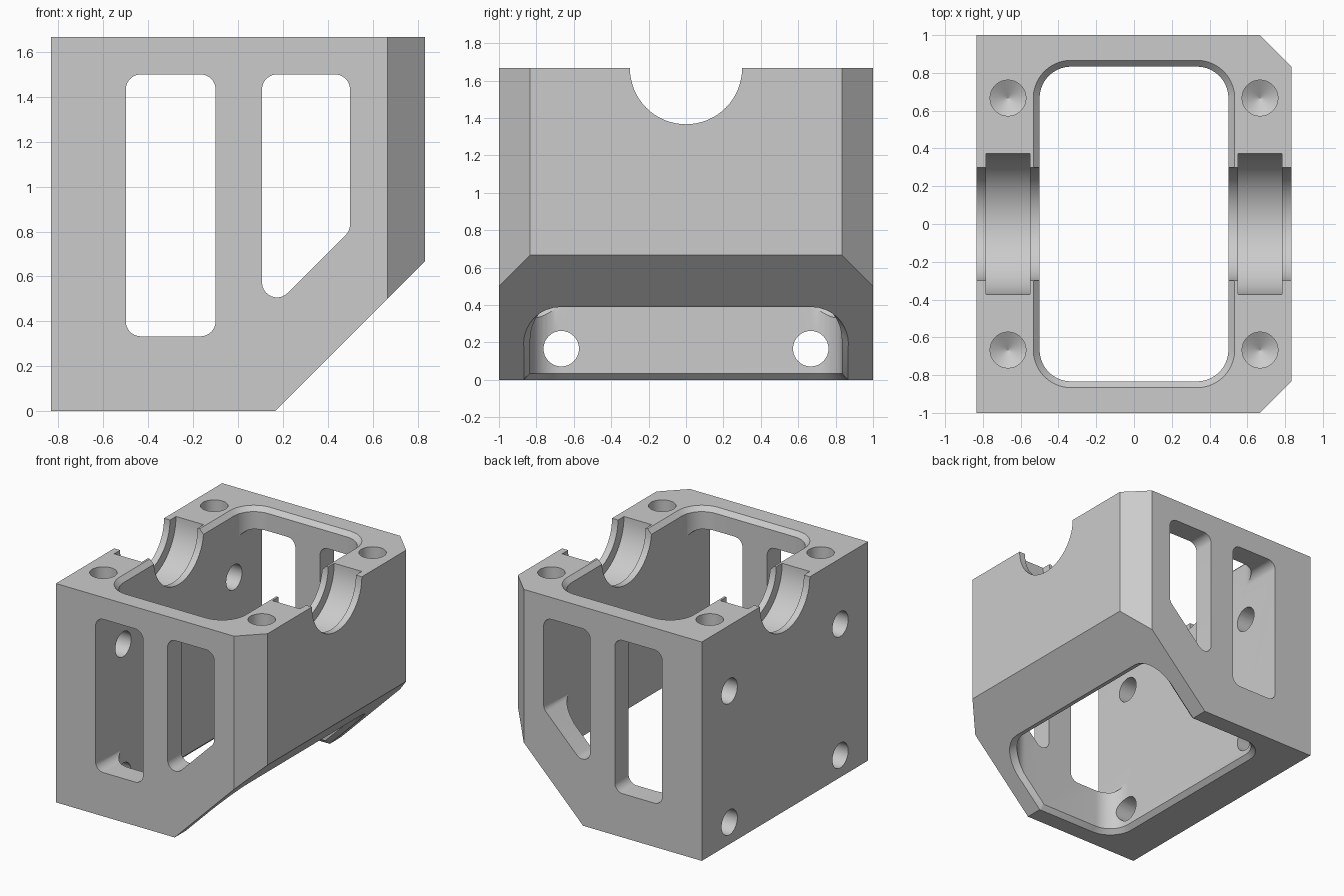
import bpy, bmesh, math
from mathutils import Vector

W, D, H = 0.8333, 1.0, 1.6667     # half width, half depth, height
T = 0.1667                        # basic wall step
C = 0.0333                        # small chamfer
HOLE = 0.095

if "Cube" in bpy.data.objects:
    bpy.data.objects.remove(bpy.data.objects["Cube"], do_unlink=True)

grey = bpy.data.materials.new("plain_grey")
grey.use_nodes = True
grey.diffuse_color = (0.6, 0.6, 0.6, 1)
grey.node_tree.nodes["Principled BSDF"].inputs["Base Color"].default_value = (0.6, 0.6, 0.6, 1)


def loft(name, rings, bevel_test=None):
    """Closed solid skinned through rings of equal point count."""
    bm = bmesh.new()
    loops = [[bm.verts.new(p) for p in ring] for ring in rings]
    for a, b in zip(loops, loops[1:]):
        for i in range(len(a)):
            j = (i + 1) % len(a)
            bm.faces.new((a[i], a[j], b[j], b[i]))
    bm.faces.new(loops[0][::-1])
    bm.faces.new(loops[-1])
    bmesh.ops.recalc_face_normals(bm, faces=bm.faces[:])
    if bevel_test:
        edges = [e for e in bm.edges if bevel_test(e)]
        bmesh.ops.bevel(bm, geom=edges, offset=T, segments=1,
                        affect='EDGES', offset_type='OFFSET')
    mesh = bpy.data.meshes.new(name)
    bm.to_mesh(mesh)
    bm.free()
    mesh.materials.append(grey)
    ob = bpy.data.objects.new(name, mesh)
    bpy.context.collection.objects.link(ob)
    return ob


def fillet(points, steps=10):
    """2D polygon of (x, y, radius) with rounded corners."""
    out = []
    for i, (x, y, r) in enumerate(points):
        p = Vector((x, y))
        if r == 0:
            out.append(p)
            continue
        u = (Vector(points[i - 1][:2]) - p).normalized()
        v = (Vector(points[(i + 1) % len(points)][:2]) - p).normalized()
        half = u.angle(v) / 2
        centre = p + (u + v).normalized() * r / math.sin(half)
        a = p + u * r / math.tan(half) - centre
        b = p + v * r / math.tan(half) - centre
        sweep = a.angle_signed(b)
        for k in range(steps + 1):
            t = -sweep * k / steps
            out.append(centre + Vector((a.x * math.cos(t) - a.y * math.sin(t),
                                        a.x * math.sin(t) + a.y * math.cos(t))))
    return out


def circle(r, n=64):
    return [(r * math.cos(2 * math.pi * i / n), r * math.sin(2 * math.pi * i / n))
            for i in range(n)]


def cut(cutter):
    cutter.hide_render = True
    mod = body.modifiers.new("cut", 'BOOLEAN')
    mod.operation, mod.solver, mod.object = 'DIFFERENCE', 'EXACT', cutter
    bpy.context.view_layer.objects.active = body
    bpy.ops.object.modifier_apply(modifier=mod.name)
    bpy.data.objects.remove(cutter, do_unlink=True)


# Housing body: side profile with sloped underside, front and back corners chamfered
profile = [(-W, 0), (T, 0), (W, W - T), (W, H), (-W, H)]
body = loft("housing", [[(x, y, z) for x, z in profile] for y in (-D, D)],
            lambda e: all(v.co.x > W - .01 for v in e.verts)
            and abs(e.verts[0].co.z - e.verts[1].co.z) > .5)

# Central cavity with chamfered rims at the top and along the flat and sloped underside
IX, IY = 0.5, D - T
kink = T - C * math.tan(math.pi / 8)
plan = fillet([(-IX, -IY, T), (kink, -IY, 0), (T, -IY, 0), (IX, -IY, T),
               (IX, IY, T), (T, IY, 0), (kink, IY, 0), (-IX, IY, T)])
below, rim, wall, top_wall, top_rim, above = [], [], [], [], [], []
for p in plan:
    core = Vector((max(T - IX, min(IX - T, p.x)), max(T - IY, min(IY - T, p.y))))
    n = (p - core).normalized().to_3d()
    sloped = p.x > T - .001
    f = Vector((1, 0, -1)).normalized() if sloped else Vector((0, 0, -1))
    base = Vector((p.x, p.y, p.x - T if sloped else 0))
    along = n.cross(f).normalized()
    on_face = f.cross(along)
    on_face *= 1 if on_face.dot(n) > 0 else -1
    on_wall = n.cross(along)
    on_wall *= 1 if on_wall.z > 0 else -1
    setback = C / math.tan(on_face.angle(on_wall) / 2)
    a = base + on_face * setback
    rim.append(a)
    below.append((a.x, a.y, -0.5))
    wall.append(base + Vector((0, 0, setback / on_wall.z)))
    top_wall.append((p.x, p.y, H - C))
    q = p.to_3d() + n * C
    top_rim.append((q.x, q.y, H))
    above.append((q.x, q.y, H + 0.3))
cut(loft("cavity_cutter", [below, rim, wall, top_wall, top_rim, above]))

# Windows through the front and back walls
R = 0.0667
windows = [[(-0.5, 0.333, R), (-0.1, 0.333, R), (-0.1, 1.5, R), (-0.5, 1.5, R)],
           [(0.107, 0.412, R), (0.499, 0.804, R), (0.499, 1.5, R), (0.107, 1.5, R)]]
for shape in windows:
    outline = fillet(shape)
    for s in (-1, 1):
        cut(loft("window_cutter", [[(p.x, s * y, p.y) for p in outline] for y in (0.6, 1.2)]))

# Stepped half-round bearing seats in both side walls
for s in (-1, 1):
    steps = [(0.4, .3), (0.55, .3), (0.55, .372), (0.783, .372), (0.783, .3), (1, .3)]
    cut(loft("bearing_cutter", [[(s * x, a, H + b) for a, b in circle(r)] for x, r in steps]))

for y in (-0.667, 0.667):
    # Blind drilled holes with conical tips in the top
    for x in (-0.667, 0.667):
        steps = [(H + 0.2, HOLE), (H - 0.333, HOLE), (H - 0.388, 0.001)]
        cut(loft("screw_cutter", [[(x + a, y + b, z) for a, b in circle(r, 32)]
                                  for z, r in steps]))
    # Mounting holes through the flat side wall
    for z in (T, 1.1667):
        cut(loft("mount_cutter", [[(x, y + a, z + b) for a, b in circle(HOLE, 32)]
                                  for x in (-1, -0.35)]))

# Smooth curved walls, crisp edges
bpy.ops.object.select_all(action='DESELECT')
body.select_set(True)
bpy.context.view_layer.objects.active = body
bpy.ops.object.shade_smooth_by_angle(angle=math.radians(25))
